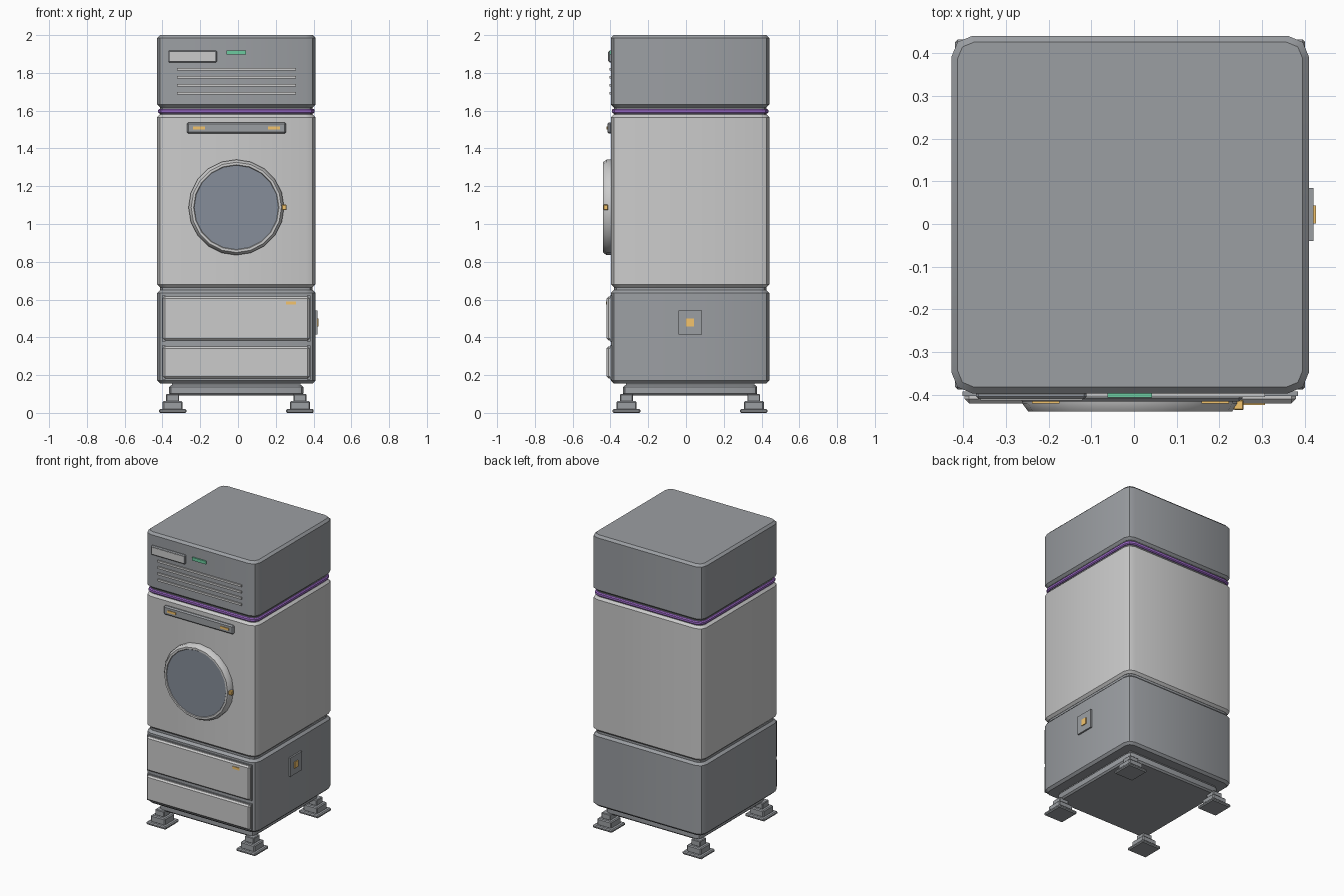
import bpy, bmesh, math
from mathutils import Vector

if "Cube" in bpy.data.objects:
    bpy.data.objects.remove(bpy.data.objects["Cube"])

CX, CY = -0.009, 0.022      # cabinet centre
FRONT = CY - 0.419          # front face of the cabinet
SIDE = CX + 0.419           # right face of the cabinet


def material(name, color):
    m = bpy.data.materials.new(name)
    m.diffuse_color = (*color, 1)
    m.use_nodes = True
    m.node_tree.nodes["Principled BSDF"].inputs["Base Color"].default_value = m.diffuse_color
    return m


DARK = material("dark_grey", (0.33, 0.345, 0.365))
GLASS = material("glass_grey", (0.24, 0.27, 0.32))
ORANGE = material("orange", (0.9, 0.55, 0.15))
GREEN = material("green", (0.15, 0.6, 0.35))
PURPLE = material("purple", (0.35, 0.15, 0.6))


def finish(bm, name, mat):
    bmesh.ops.recalc_face_normals(bm, faces=bm.faces)
    me = bpy.data.meshes.new(name)
    bm.to_mesh(me)
    bm.free()
    ob = bpy.data.objects.new(name, me)
    bpy.context.collection.objects.link(ob)
    if mat:
        me.materials.append(mat)
    return ob


def box(name, x, y, z, mat=None, bevel=0.0, corner=0.0):
    """Box from (min, max) ranges; rounded upright corners, then chamfered rims."""
    bm = bmesh.new()
    bmesh.ops.create_cube(bm, size=1)
    for v in bm.verts:
        v.co = Vector([(a + b) / 2 + c * (b - a) for c, (a, b) in zip(v.co, (x, y, z))])
    if corner:
        up = [e for e in bm.edges if abs(e.verts[0].co.z - e.verts[1].co.z) > 1e-5]
        bmesh.ops.bevel(bm, geom=up, offset=corner, segments=2, profile=0.5, affect='EDGES')
    if bevel:
        edges = [e for e in bm.edges
                 if not corner or abs(e.verts[0].co.z - e.verts[1].co.z) < 1e-5]
        bmesh.ops.bevel(bm, geom=edges, offset=bevel, segments=1, affect='EDGES')
    return finish(bm, name, mat)


def slab(name, half, z, mat=None, bevel=0.0, corner=0.0, at=(CX, CY)):
    return box(name, (at[0] - half, at[0] + half), (at[1] - half, at[1] + half), z, mat, bevel, corner)


def front_plate(name, x, z, out, mat=None, bevel=0.0):
    """Plate on the cabinet front reaching out to y = out."""
    return box(name, x, (out, FRONT + 0.005), z, mat, bevel)


def lathe(name, profile, center, mat=None, sides=20):
    """Turn (radius, y) points around the y axis."""
    bm = bmesh.new()
    rings = []
    for r, y in profile:
        rings.append([bm.verts.new((center[0] + r * math.cos(2 * math.pi * i / sides), y,
                                    center[1] + r * math.sin(2 * math.pi * i / sides)))
                      for i in range(sides)])
    for a, b in zip(rings, rings[1:]):
        for i in range(sides):
            j = (i + 1) % sides
            bm.faces.new((a[i], a[j], b[j], b[i]))
    bm.faces.new(rings[0])
    bm.faces.new(rings[-1])
    return finish(bm, name, mat)


# Stacked cabinet sections
smooth = [
    slab("top_section", 0.419, (1.617, 2.0), DARK, 0.015, 0.05),
    slab("middle_section", 0.419, (0.665, 1.58), None, 0.015, 0.05),
    slab("lower_section", 0.419, (0.156, 0.65), DARK, 0.015, 0.05),
    slab("glow_band", 0.414, (1.585, 1.61), PURPLE, 0.006, 0.05),
    slab("upper_neck", 0.403, (1.57, 1.625), DARK, 0, 0.045),
    slab("lower_neck", 0.403, (0.64, 0.675), DARK, 0, 0.045),
    slab("base_plinth", 0.355, (0.092, 0.147), DARK, 0.01, 0.03),
    slab("plinth_neck", 0.34, (0.14, 0.16), DARK),
]

# Four stepped feet
for sx in (-1, 1):
    for sy in (-1, 1):
        at = (CX + sx * 0.337, CY + sy * 0.337)
        tag = ("left" if sx < 0 else "right") + ("_front" if sy < 0 else "_back")
        slab("foot_pad_" + tag, 0.073, (0, 0.02), DARK, 0.006, at=at)
        slab("foot_block_" + tag, 0.053, (0.015, 0.062), DARK, 0.006, at=at)
        slab("foot_stem_" + tag, 0.034, (0.06, 0.1), DARK, 0.004, at=at)

# Round door: ring, glass and latch
door = (-0.009, 1.088)
smooth.append(lathe("door_ring", [(0.253, FRONT + 0.005), (0.253, -0.42), (0.239, -0.439),
                                  (0.226, -0.439), (0.222, -0.432)], door))
lathe("door_glass", [(0.223, -0.425), (0.223, -0.435)], door, GLASS)
box("door_latch", (0.233, 0.257), (-0.436, -0.412), (1.074, 1.102), ORANGE, 0.003)

# Handle bar with two indicator strips
front_plate("handle_panel", (-0.27, 0.254), (1.478, 1.538), -0.416, DARK, 0.008)
for i, x in enumerate((-0.207, 0.19)):
    front_plate(f"handle_light_{i}", (x - 0.032, x + 0.032), (1.5, 1.515), -0.42, ORANGE)

# Drawers
for name, z in (("upper_drawer", (0.384, 0.616)), ("lower_drawer", (0.183, 0.352))):
    front_plate(name + "_rim", (-0.402, 0.384), (z[0] - 0.005, z[1] + 0.005), FRONT - 0.006, DARK)
    front_plate(name, (-0.397, 0.379), z, -0.42, None, 0.01)
front_plate("drawer_light", (0.254, 0.307), (0.573, 0.59), -0.424, ORANGE)

# Display, status light and vent slats
front_plate("display_frame", (-0.37, -0.111), (1.855, 1.918), -0.41, DARK, 0.006)
front_plate("display_panel", (-0.36, -0.121), (1.863, 1.91), -0.413)
front_plate("status_light", (-0.062, 0.042), (1.897, 1.918), -0.406, GREEN)
for i in range(4):
    z = 1.82 - 0.0423 * i
    front_plate(f"vent_slat_{i}", (-0.323, 0.307), (z - 0.007, z + 0.007), -0.405)

# Side service socket
box("side_socket", (SIDE - 0.005, 0.421), (-0.04, 0.084), (0.415, 0.542), DARK)
box("side_socket_light", (SIDE, 0.426), (0.001, 0.043), (0.457, 0.5), ORANGE)

# Soft shading on rounded parts
bpy.ops.object.select_all(action='DESELECT')
for ob in smooth:
    ob.select_set(True)
bpy.context.view_layer.objects.active = smooth[0]
bpy.ops.object.shade_smooth_by_angle(angle=math.radians(40))
